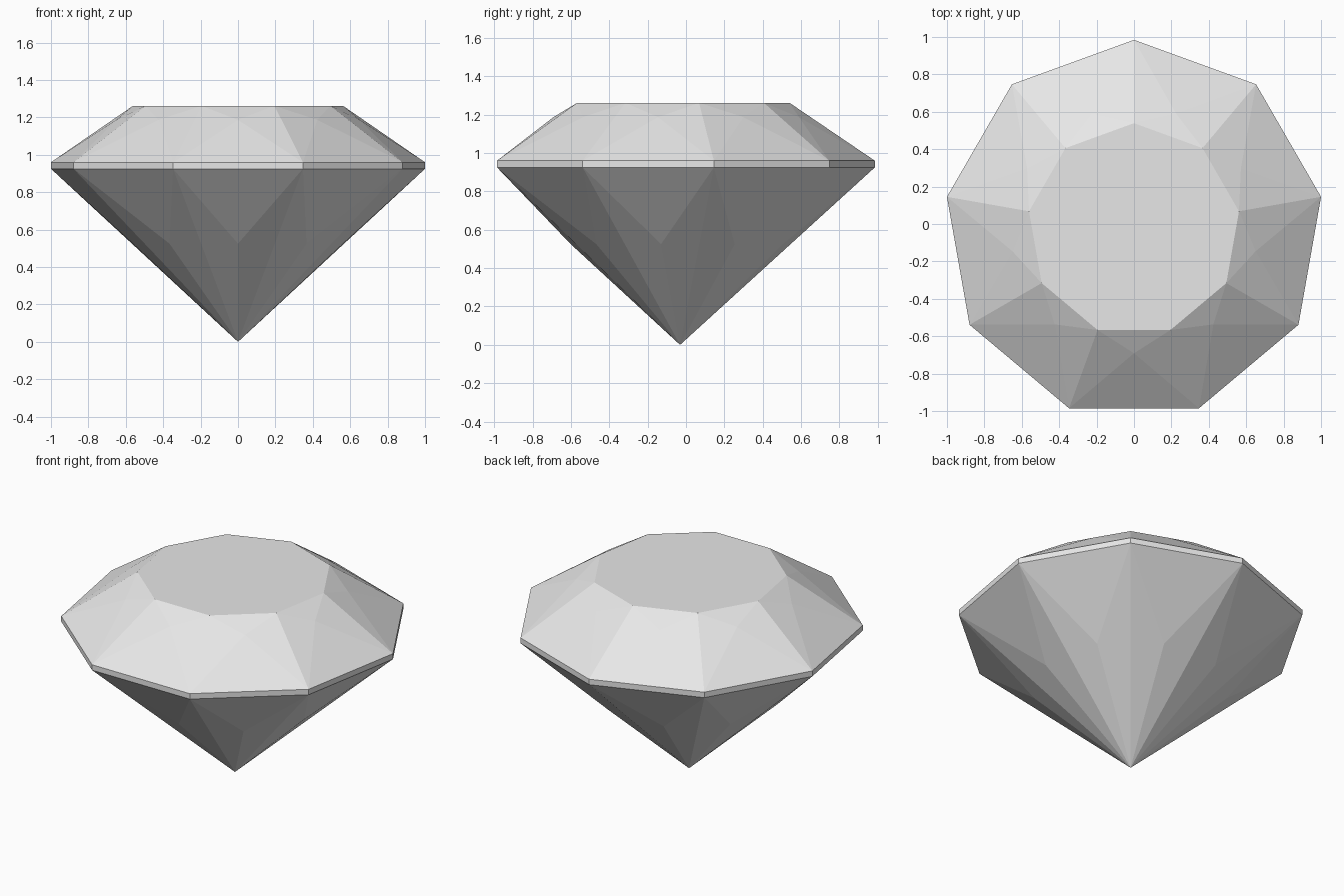
import bpy
import bmesh
from math import cos, sin, pi

cube = bpy.data.objects.get("Cube")
if cube:
    bpy.data.objects.remove(cube, do_unlink=True)

SIDES = 9
STEP = 2 * pi / SIDES
CENTRE_Y = -0.031

stone = bpy.data.materials.new("pale_grey_stone")
stone.use_nodes = True
colour = (0.8, 0.8, 0.8, 1)
stone.diffuse_color = colour
stone.node_tree.nodes["Principled BSDF"].inputs["Base Color"].default_value = colour

bm = bmesh.new()


def ring(radius, z, turn=0.0):
    """Nine vertices around the axis, turned by a fraction of a side."""
    angles = [pi / 2 + (i + turn) * STEP for i in range(SIDES)]
    return [bm.verts.new((radius * cos(a), radius * sin(a) + CENTRE_Y, z)) for a in angles]


# Rings from the tip to the table
tip = bm.verts.new((0, CENTRE_Y, 0))
lower_mid = ring(0.57, 0.525, 0.5)
girdle_low = ring(1.0154, 0.925)
girdle_high = ring(1.0154, 0.96)
upper_mid = ring(0.66, 1.187, 0.5)
table = ring(0.57, 1.262)

bm.faces.new(table)
for i in range(SIDES):
    j = (i + 1) % SIDES
    facets = [
        # Pavilion
        (tip, lower_mid[i], girdle_low[i]),
        (tip, girdle_low[j], lower_mid[i]),
        (girdle_low[i], lower_mid[i], girdle_low[j]),
        # Girdle band
        (girdle_low[i], girdle_low[j], girdle_high[j], girdle_high[i]),
        # Crown
        (girdle_high[i], girdle_high[j], upper_mid[i]),
        (girdle_high[i], upper_mid[i], table[i]),
        (girdle_high[j], table[j], upper_mid[i]),
        (table[i], upper_mid[i], table[j]),
    ]
    for facet in facets:
        bm.faces.new(facet)

bmesh.ops.recalc_face_normals(bm, faces=bm.faces)
mesh = bpy.data.meshes.new("cut_gem")
bm.to_mesh(mesh)
bm.free()
mesh.materials.append(stone)
gem = bpy.data.objects.new("cut_gem", mesh)
bpy.context.collection.objects.link(gem)
